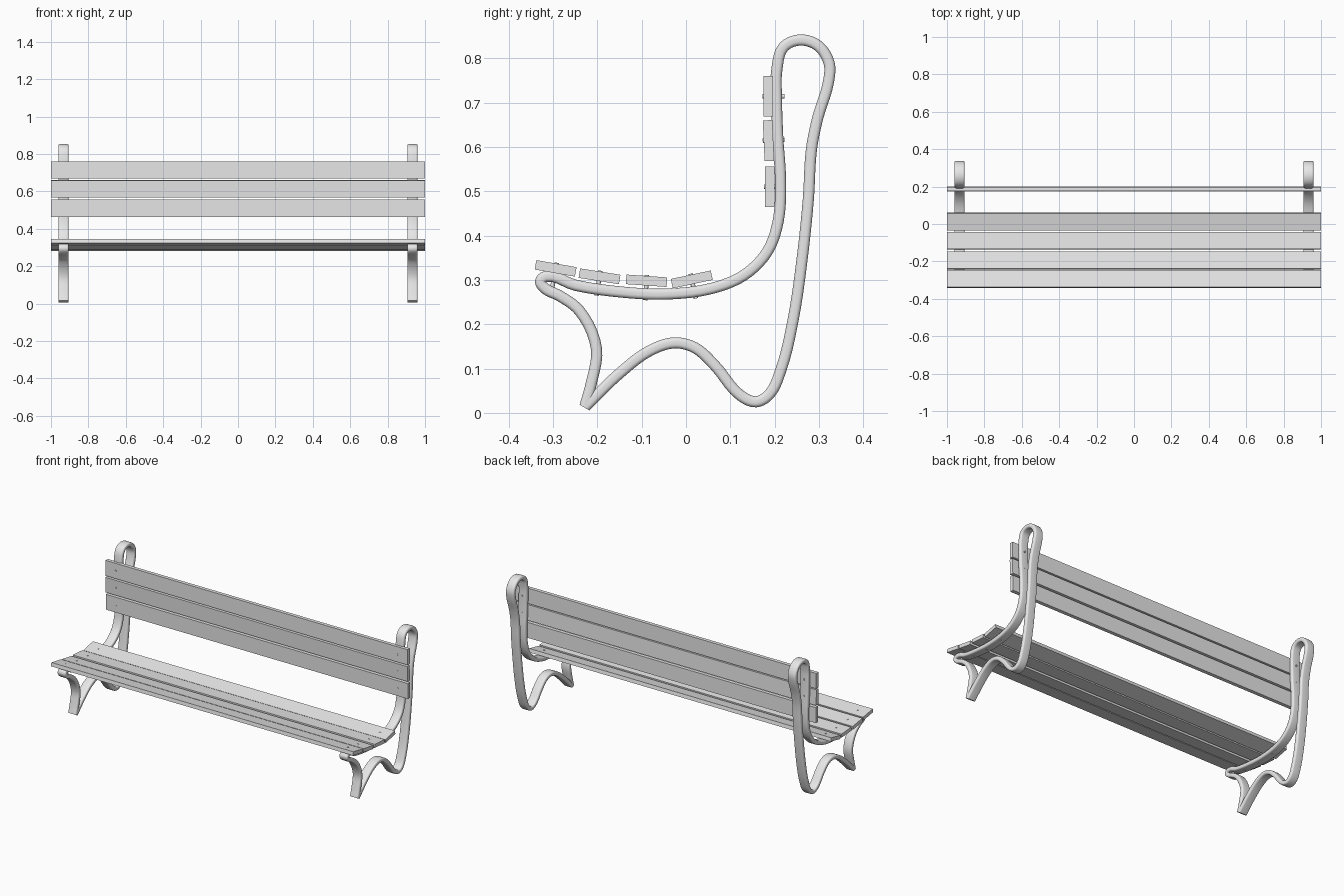
import bpy, bmesh, math
from mathutils import Vector
from mathutils.geometry import interpolate_bezier

cube = bpy.data.objects.get("Cube")
if cube:
    bpy.data.objects.remove(cube, do_unlink=True)

grey = bpy.data.materials.new("plain_grey")
grey.use_nodes = True
grey.diffuse_color = (0.8, 0.8, 0.8, 1)
grey.node_tree.nodes["Principled BSDF"].inputs["Base Color"].default_value = (0.8, 0.8, 0.8, 1)

FRAME_X = 0.933
HALF_WIDTH, HALF_THICK, CORNER = 0.0275, 0.0125, 0.009

# Side path (y, z) of the bent frame: foot, front leg, seat, back loop, rear leg, arch, foot
PATH = [Vector(p) for p in (
    (-.229, .012), (-.214, .065), (-.202, .145), (-.24, .23), (-.285, .264),
    (-.317, .28), (-.328, .297), (-.314, .308), (-.25, .288), (-.15, .273),
    (-.048, .268), (.055, .28), (.13, .31), (.183, .363), (.208, .433),
    (.213, .528), (.207, .62), (.204, .71), (.205, .775), (.22, .825),
    (.257, .841), (.298, .828), (.323, .788), (.321, .745), (.297, .665),
    (.283, .595), (.276, .483), (.262, .348), (.242, .212), (.215, .1),
    (.188, .042), (.158, .025), (.122, .04), (.065, .107), (.02, .147),
    (-.026, .158), (-.082, .14), (-.15, .089), (-.229, .012))]


def smooth_path(points, steps=5):
    """Smooth curve through all points."""
    last = len(points) - 1
    tangents = []
    for i in range(last + 1):
        t = Vector((0, 0))
        if i > 0:
            t += (points[i] - points[i - 1]).normalized()
        if i < last:
            t += (points[i + 1] - points[i]).normalized()
        tangents.append(t.normalized())
    out = []
    for i in range(last):
        a, b = points[i], points[i + 1]
        reach = (b - a).length / 3
        seg = interpolate_bezier(a, a + tangents[i] * reach,
                                 b - tangents[i + 1] * reach, b, steps + 1)
        out += [Vector(p[:2]) for p in seg[:-1]]
    return out + [points[-1]]


def rounded_section(steps=4):
    """Rounded rectangle: (offset across the path, offset along x)."""
    section = []
    for k, (su, sw) in enumerate(((1, 1), (-1, 1), (-1, -1), (1, -1))):
        for j in range(steps + 1):
            a = math.pi / 2 * (k + j / steps)
            section.append((su * (HALF_THICK - CORNER) + CORNER * math.cos(a),
                            sw * (HALF_WIDTH - CORNER) + CORNER * math.sin(a)))
    return section


def make_frame(name, x):
    path, section = smooth_path(PATH), rounded_section()
    bm = bmesh.new()
    rings = []
    for i, p in enumerate(path):
        t = (path[min(i + 1, len(path) - 1)] - path[max(i - 1, 0)]).normalized()
        # Both ends share one mitred cut at the foot
        if i == 0:
            t = Vector((.5, .87))
        elif i == len(path) - 1:
            t = Vector((-.5, -.87))
        n = Vector((-t.y, t.x))
        rings.append([bm.verts.new((x + w, p.x + n.x * u, p.y + n.y * u))
                      for u, w in section])
    for r0, r1 in zip(rings, rings[1:]):
        for j in range(len(section)):
            k = (j + 1) % len(section)
            bm.faces.new((r0[j], r0[k], r1[k], r1[j]))
    bm.faces.new(rings[0])
    bm.faces.new(rings[-1])
    bmesh.ops.recalc_face_normals(bm, faces=bm.faces)
    mesh = bpy.data.meshes.new(name)
    bm.to_mesh(mesh)
    bm.free()
    obj = bpy.data.objects.new(name, mesh)
    bpy.context.collection.objects.link(obj)
    finish(obj, name)


def finish(obj, name):
    obj.name = name
    obj.data.materials.append(grey)
    bpy.ops.object.select_all(action='DESELECT')
    obj.select_set(True)
    bpy.context.view_layer.objects.active = obj
    bpy.ops.object.shade_smooth_by_angle(angle=math.radians(40))


def make_slat(name, y, z, degrees, bolt_depth):
    """Plank tilted about x, with a bolt through it into each frame."""
    tilt = math.radians(degrees)
    bpy.ops.mesh.primitive_cube_add(size=1, location=(0, y, z), rotation=(tilt, 0, 0))
    slat = bpy.context.object
    slat.scale = (2, .092, .0215)
    finish(slat, name)
    up = Vector((0, -math.sin(tilt), math.cos(tilt)))
    top = .013
    for side, x in (("left", FRAME_X), ("right", -FRAME_X)):
        centre = Vector((x, y, z)) + up * (top - bolt_depth) / 2
        bpy.ops.mesh.primitive_cylinder_add(vertices=12, radius=.005, depth=top + bolt_depth,
                                            location=centre, rotation=(tilt, 0, 0))
        finish(bpy.context.object, f"{name}_bolt_{side}")


# Bent end frames
make_frame("frame_left", FRAME_X)
make_frame("frame_right", -FRAME_X)

# Seat slats, front to back
for i, (y, z, tilt) in enumerate(((-.294, .326, -10), (-.195, .308, -9),
                                  (-.089, .298, -4), (.013, .301, 12)), 1):
    make_slat(f"seat_slat_{i}", y, z, tilt, .044)

# Back slats, bottom to top
for i, (y, z, tilt) in enumerate(((.189, .51, 90.5), (.186, .614, 92.5), (.186, .714, 90)), 1):
    make_slat(f"back_slat_{i}", y, z, tilt, .036)
